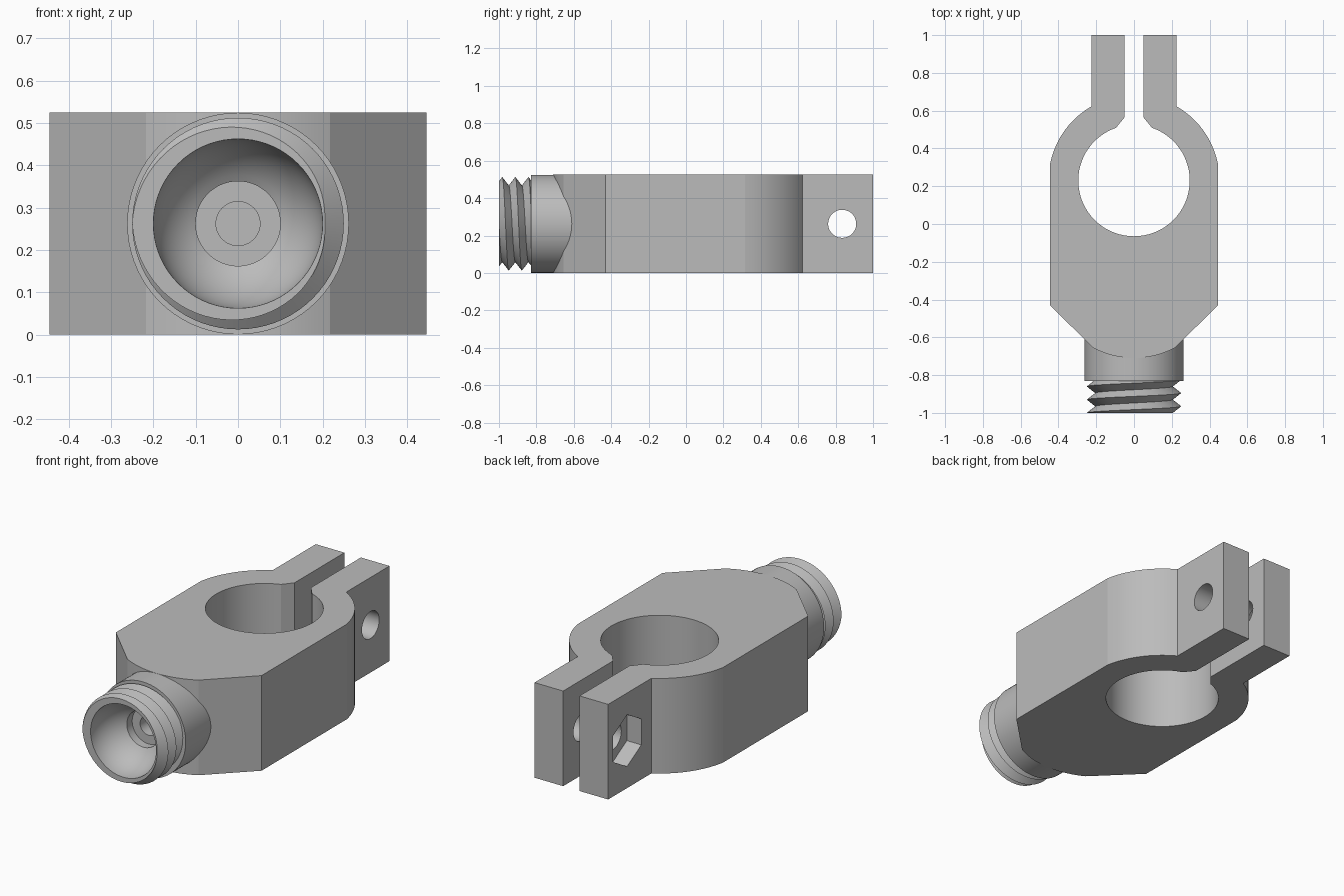
import bpy, bmesh, math
from mathutils import Matrix, Vector

cube = bpy.data.objects.get("Cube")
if cube:
    bpy.data.objects.remove(cube, do_unlink=True)

HEIGHT = 0.525
MID = HEIGHT / 2

grey = bpy.data.materials.new("plain grey")
grey.use_nodes = True
colour = (0.5, 0.5, 0.5, 1)
grey.diffuse_color = colour
grey.node_tree.nodes["Principled BSDF"].inputs["Base Color"].default_value = colour


def make_object(name, bm):
    bmesh.ops.recalc_face_normals(bm, faces=bm.faces)
    mesh = bpy.data.meshes.new(name)
    bm.to_mesh(mesh)
    bm.free()
    mesh.materials.append(grey)
    obj = bpy.data.objects.new(name, mesh)
    bpy.context.collection.objects.link(obj)
    return obj


def activate(obj):
    bpy.ops.object.select_all(action='DESELECT')
    obj.select_set(True)
    bpy.context.view_layer.objects.active = obj


def smooth(obj, degrees):
    activate(obj)
    bpy.ops.object.shade_smooth_by_angle(angle=math.radians(degrees))


def arc(cy, radius, start, end, steps):
    angles = [start + (end - start) * i / steps for i in range(steps + 1)]
    return [(radius * math.cos(a), cy + radius * math.sin(a)) for a in angles]


def cut_along_x(target, radius, sides, x0, x1, y, turn=0):
    """Cut a prism-shaped hole running along x."""
    bm = bmesh.new()
    place = (Matrix.Translation(((x0 + x1) / 2, y, MID))
             @ Matrix.Rotation(turn, 4, 'X') @ Matrix.Rotation(math.pi / 2, 4, 'Y'))
    bmesh.ops.create_cone(bm, cap_ends=True, segments=sides, radius1=radius,
                          radius2=radius, depth=x1 - x0, matrix=place)
    cutter = make_object("hole_cutter", bm)
    cutter.hide_render = True
    mod = target.modifiers.new("hole", 'BOOLEAN')
    mod.operation = 'DIFFERENCE'
    mod.solver = 'EXACT'
    mod.object = cutter
    activate(target)
    bpy.ops.object.modifier_apply(modifier=mod.name)
    bpy.data.objects.remove(cutter, do_unlink=True)


# Clamp body: mirrored outer outline, then the slot and round opening
bore_y, bore_r, outer_r = 0.23, 0.295, 0.453
half = [(0.05, 1), (0.225, 1)]
half += arc(bore_y, outer_r, math.acos(0.225 / outer_r), math.acos(0.445 / outer_r), 10)
half += [(0.445, -0.43)]
nose = math.asin(0.217 / 0.456)
half += arc(-0.254, 0.456, nose - math.pi / 2, -math.pi / 2, 6)
outline = half + [(-x, y) for x, y in reversed(half[:-1])]
gap = math.acos(0.095 / bore_r)
outline += [(-0.05, 0.565)]
outline += arc(bore_y, bore_r, math.pi - gap, 2 * math.pi + gap, 64)
outline += [(0.05, 0.565)]

bm = bmesh.new()
base = bm.faces.new([bm.verts.new((x, y, 0)) for x, y in outline])
top = bmesh.ops.extrude_face_region(bm, geom=[base], use_keep_orig=True)
bmesh.ops.translate(bm, vec=Vector((0, 0, HEIGHT)),
                    verts=[v for v in top["geom"] if isinstance(v, bmesh.types.BMVert)])
body = make_object("clamp_body", bm)

# Bolt hole through both arms, with a hexagonal nut pocket on one side
cut_along_x(body, 0.075, 48, -0.5, 0.5, 0.835)
hex_turn = 0
probe = math.pi / 2
cut_along_x(body, 0.143, 6, -0.4, -0.137, 0.835, hex_turn + probe)
smooth(body, 10)

# Threaded neck: rows of points swept round the y axis
PITCH, FRONT, BACK = 0.07, -1.0, -0.83
ROOT, CREST = 0.205, 0.25
SIDES = 72


def thread_point(turn, angle):
    """Radius and y of a helical row, trimmed at both ends."""
    y = FRONT + PITCH * (turn - angle / math.tau)
    y = min(max(y, FRONT), BACK)
    phase = ((y - FRONT) / PITCH + angle / math.tau) % 1
    return ROOT + (CREST - ROOT) * (1 - abs(2 * phase - 1)), y


def ring(radius, y):
    return lambda angle: (radius, y)


def helix(turn):
    return lambda angle: thread_point(turn, angle)


rows = [ring(0, -0.72), ring(0.052, -0.72), ring(0.052, -0.78),
        ring(0.1, -0.78)]
for i in range(13):                       # hemispherical cup
    a = math.radians(60 * (1 - i / 12))
    rows.append(ring(0.2 * math.cos(a), FRONT + 0.2 * math.sin(a)))
rows += [helix(i / 2) for i in range(10)]
rows += [ring(0.262, BACK), ring(0.262, -0.52), ring(0, -0.52)]

bm = bmesh.new()
grid = []
for row in rows:
    line = []
    for j in range(SIDES + 1):
        angle = math.tau * j / SIDES
        r, y = row(angle)
        line.append(bm.verts.new((r * math.cos(angle), y, MID + r * math.sin(angle))))
    grid.append(line)
for a, b in zip(grid, grid[1:]):
    for j in range(SIDES):
        bm.faces.new((a[j], a[j + 1], b[j + 1], b[j]))
bmesh.ops.remove_doubles(bm, verts=bm.verts, dist=0.00005)
bmesh.ops.dissolve_degenerate(bm, edges=bm.edges, dist=0.00005)
neck = make_object("threaded_neck", bm)
smooth(neck, 25)
